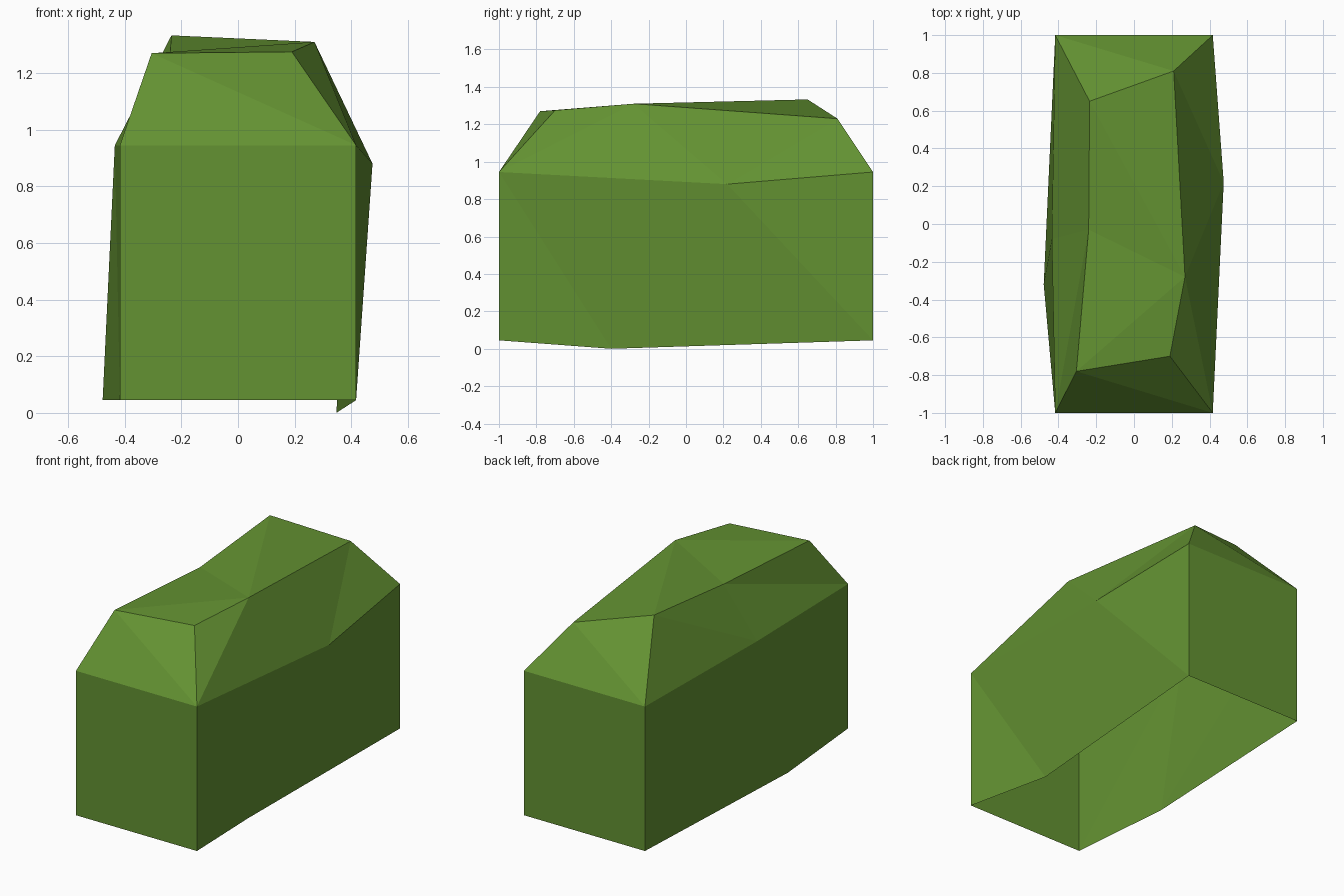
import bpy, bmesh

if "Cube" in bpy.data.objects:
    bpy.data.objects.remove(bpy.data.objects["Cube"])

# Clipped hedge block: three cross-sections from front to back.
# Each runs: right base, right shoulder, right crown, left crown, left shoulder, left base
W = 0.417
SECTIONS = [
    [(W, -1, .045), (W, -1, .945), (.19, -.70, 1.275), (-.305, -.78, 1.27), (-W, -1, .945), (-W, -1, .045)],
    [(.347, -.40, 0), (.475, .22, .88), (.27, -.28, 1.31), (-.24, -.03, 1.268), (-.435, -.08, .945), (-.478, -.32, .045)],
    [(W, 1, .045), (W, 1, .945), (.21, .81, 1.23), (-.235, .65, 1.333), (-W, 1, .945), (-W, 1, .045)],
]
# Which way each side panel folds, per half
FOLDS = ["10111", "10011"]

bm = bmesh.new()
rows = [[bm.verts.new(p) for p in s] for s in SECTIONS]


def folded_quad(a, b, c, d, flip):
    """Two triangles, creased a-c, or b-d when flipped."""
    tris = [(a, b, d), (b, c, d)] if flip else [(a, b, c), (a, c, d)]
    for t in tris:
        bm.faces.new(t)


# Sides and crown
for i, folds in enumerate(FOLDS):
    r, s = rows[i], rows[i + 1]
    for k, f in enumerate(folds):
        folded_quad(r[k + 1], r[k], s[k], s[k + 1], f == "0")

# Front and back ends: upright wall plus sloped upper face (underside stays open)
f, b = rows[0], rows[2]
bm.faces.new((f[0], f[1], f[4], f[5]))
folded_quad(f[1], f[2], f[3], f[4], False)
bm.faces.new((b[5], b[4], b[1], b[0]))
folded_quad(b[4], b[3], b[2], b[1], False)

mesh = bpy.data.meshes.new("hedge")
bm.to_mesh(mesh)
bm.free()

leaf = bpy.data.materials.new("leaf green")
leaf.diffuse_color = (.127, .29, .032, 1)
leaf.use_nodes = True
leaf.node_tree.nodes["Principled BSDF"].inputs["Base Color"].default_value = leaf.diffuse_color
mesh.materials.append(leaf)
hedge = bpy.data.objects.new("hedge", mesh)
bpy.context.collection.objects.link(hedge)
